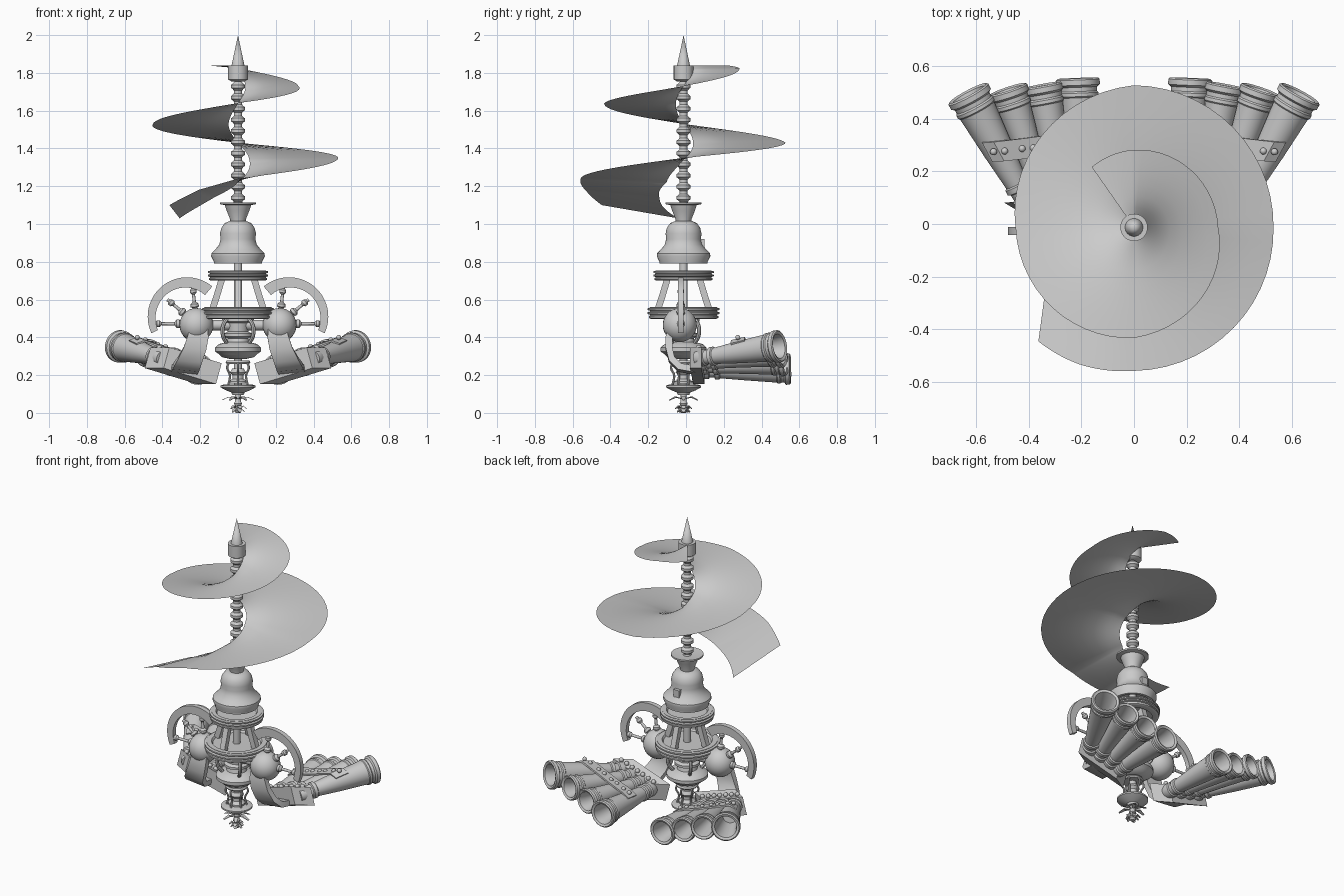
import bpy, bmesh
from math import sin, cos, pi, radians
from mathutils import Vector as V, Matrix

if "Cube" in bpy.data.objects:
    bpy.data.objects.remove(bpy.data.objects["Cube"])

AY = -0.013  # y of the central axis


def mesh_obj(name, verts, faces):
    me = bpy.data.meshes.new(name)
    me.from_pydata([tuple(v) for v in verts], [], faces)
    bm = bmesh.new()
    bm.from_mesh(me)
    bmesh.ops.remove_doubles(bm, verts=bm.verts, dist=1e-5)
    bmesh.ops.recalc_face_normals(bm, faces=bm.faces)
    bm.to_mesh(me)
    bm.free()
    ob = bpy.data.objects.new(name, me)
    bpy.context.collection.objects.link(ob)
    return ob


def lathe(name, prof, loc=(0, AY, 0), axis=(0, 0, 1), n=40):
    """Revolve (radius, height) points about an axis."""
    q = V((0, 0, 1)).rotation_difference(V(axis).normalized())
    verts = [V(loc) + q @ V((r * cos(2 * pi * i / n), r * sin(2 * pi * i / n), h))
             for r, h in prof for i in range(n)]
    faces = [(k * n + i, k * n + (i + 1) % n, (k + 1) * n + (i + 1) % n, (k + 1) * n + i)
             for k in range(len(prof) - 1) for i in range(n)]
    return mesh_obj(name, verts, faces)


def sheet(name, a, b, thick=0.0, cross=1):
    """Strip between two edge point lists, optionally thickened."""
    m = cross + 1
    verts = [V(p).lerp(V(q), j / cross) for p, q in zip(a, b) for j in range(m)]
    faces = [(i * m + j, i * m + j + 1, (i + 1) * m + j + 1, (i + 1) * m + j)
             for i in range(len(a) - 1) for j in range(cross)]
    ob = mesh_obj(name, verts, faces)
    if thick:
        s = ob.modifiers.new("thickness", 'SOLIDIFY')
        s.thickness, s.offset = thick, 0
    return ob


def tube(name, pts, r):
    cu = bpy.data.curves.new(name, 'CURVE')
    cu.dimensions, cu.bevel_depth, cu.bevel_resolution, cu.use_fill_caps = '3D', r, 2, True
    sp = cu.splines.new('BEZIER')
    sp.bezier_points.add(len(pts) - 1)
    for bp, p in zip(sp.bezier_points, pts):
        bp.co, bp.handle_left_type, bp.handle_right_type = p, 'AUTO', 'AUTO'
    ob = bpy.data.objects.new(name, cu)
    bpy.context.collection.objects.link(ob)


def ball(name, loc, r):
    lathe(name, [(r * sin(pi * k / 14), -r * cos(pi * k / 14)) for k in range(15)], loc, n=28)


def box(name, c, ux, uy, uz):
    c, ux, uy, uz = V(c), V(ux), V(uy), V(uz)
    vs = [c + ux * i + uy * j + uz * k for i in (-1, 1) for j in (-1, 1) for k in (-1, 1)]
    return mesh_obj(name, vs, [(0, 1, 3, 2), (4, 5, 7, 6), (0, 1, 5, 4), (2, 3, 7, 6), (0, 2, 6, 4), (1, 3, 7, 5)])


def polar(r, a, z):
    return V((r * cos(a), AY + r * sin(a), z))


# spiral sail: outer angle, radius, z, then inner angle, radius, z
keys = [(125, .28, 1.84, 125, .02, 1.84), (90, .295, 1.825, 90, .03, 1.82), (0, .32, 1.73, 0, .04, 1.73),
        (-90, .42, 1.64, -90, .04, 1.64), (-180, .45, 1.53, -180, .05, 1.53),
        (-270, .54, 1.43, -270, .05, 1.43), (-360, .53, 1.35, -360, .06, 1.34),
        (-450, .545, 1.24, -450, .09, 1.22), (-472, .56, 1.18, -495, .18, 1.14),
        (-490, .565, 1.10, -535, .31, 1.03)]
outer, inner = [], []
for k0, k1 in zip(keys, keys[1:]):
    steps = 14
    for i in range(steps + (k1 is keys[-1])):
        v = [p + (q - p) * i / steps for p, q in zip(k0, k1)]
        outer.append(polar(v[1], radians(v[0]), v[2]))
        inner.append(polar(v[4], radians(v[3]), v[5]))
sheet("spiral_sail", inner, outer, 0, 6)

# spire and beaded mast
lathe("spire", [(0, 2), (.034, 1.84), (.052, 1.84), (.052, 1.765), (.035, 1.755), (0, 1.755)])
mast = [(0, 1.77)]
for i in range(11):
    z = 1.75 - i * .059
    mast += [(.022, z), (.03, z - .009), (.037, z - .013), (.037, z - .03), (.03, z - .034), (.022, z - .043)]
lathe("mast", mast + [(.03, 1.09), (0, 1.09)])
lathe("mast_cup", [(0, 1.105), (.095, 1.115), (.095, 1.105), (.07, 1.1), (.06, 1.07), (.042, 1.025), (.04, 1.0), (0, 1)])
lathe("bell", [(0, 1.015), (.045, 1.015), (.07, 1.005), (.088, .98), (.095, .95), (.092, .92), (.1, .89), (.12, .865),
               (.14, .845), (.142, .83), (.128, .8), (.128, .79), (.11, .79), (.1, .83), (0, .85)])
box("bell_latch", (0, .085, .895), (.02, 0, 0), (0, .014, 0), (0, 0, .025))
lathe("core_shaft", [(0, .86), (.022, .86), (.022, .1), (0, .1)], n=20)


# ribbed hoops and slanted struts
def hoop(name, r, z0, z1, hole):
    h = z1 - z0
    prof = [(0, z1 - .012), (hole, z1 - .012), (hole + .008, z1), (r - .012, z1)]
    for k in range(3):
        a = z1 - h * k / 3
        prof += [(r - .012, a - h * .04), (r - (.006 if k == 2 else 0), a - h * .1),
                 (r - (.006 if k == 2 else 0), a - h * .24), (r - .012, a - h * .3)]
    lathe(name, prof + [(r - .02, z0), (hole, z0), (hole, z0 + .012), (0, z0 + .012)], n=56)


hoop("upper_hoop", .16, .7, .755, .115)
hoop("lower_hoop", .19, .497, .56, .14)
for k in range(4):
    a = k * pi / 2
    t = V((-sin(a), cos(a), 0)) * .017
    pts = [polar(.085, a, .71), polar(.1, a, .66), polar(.115, a, .61), polar(.135, a, .55)]
    sheet("frame_strut", [p - t for p in pts], [p + t for p in pts], .034)

# lower hub, cage, dish
lathe("lower_hub", [(0, .51), (.085, .51), (.085, .485), (.06, .475), (.055, .43), (.075, .42), (.075, .405), (.055, .395),
                    (.06, .375), (.1, .365), (.122, .345), (.122, .325), (.1, .31), (.085, .295), (.04, .285), (0, .285)])
lathe("cage_cap", [(0, .278), (.06, .278), (.065, .268), (.06, .26), (0, .26)])
lathe("cage_core", [(0, .235), (.03, .235), (.042, .215), (.03, .2), (.03, .18), (.05, .165), (.05, .155), (0, .155)])
lathe("dish", [(0, .15), (.075, .15), (.092, .145), (.092, .135), (.065, .12), (.035, .108), (.03, .095), (0, .095)])
for k in range(6):
    a = pi / 6 + k * pi / 3
    tube("cage_rod", [polar(.05, a, .275), polar(.066, a, .24), polar(.05, a, .2), polar(.058, a, .15)], .006)
for k in range(4):
    a = pi / 4 + k * pi / 2
    tube("hub_bracket", [polar(.08, a, .5), polar(.112, a, .46), polar(.112, a, .41), polar(.085, a, .37)], .011)

# tail stem with two whorls of petals
lathe("tail_stem", [(0, .1), (.016, .1), (.016, .06), (.022, .05), (.014, .035), (.02, .012), (.012, 0), (0, 0)], n=20)
for n, r0, zs in ((6, .085, (.075, .084, .068)), (5, .045, (.02, .037, .022)), (5, .035, (.03, .018, .004))):
    for k in range(n):
        a = 2 * pi * k / n
        t = V((-sin(a), cos(a), 0))
        ps = [polar(.012 + (r0 - .012) * f, a, z) for f, z in zip((0, .5, 1), zs)]
        w = (.005, .014, .006)
        sheet("tail_petal", [p - t * q for p, q in zip(ps, w)], [p + t * q for p, q in zip(ps, w)], .003)

# paired side assemblies
for s in (-1, 1):
    side = "left_" if s < 0 else "right_"

    def P(x, y, z):
        return V((s * x, y, z))

    ball(side + "joint_ball", P(.22, -.033, .465), .09)
    lathe(side + "joint_axle", [(0, 0), (.028, 0), (.028, .2), (0, .2)], P(.02, -.025, .465), (s, 0, 0), 20)

    # open wheel arc with turned spokes
    c, ri, ro = V((.27, -.027, .51)), [], []
    for i in range(33):
        f = i / 32
        a = radians(-25 + f * 155)
        d = V((cos(a), 0, sin(a)))
        for lst, r in ((ri, .17 - .022 * f), (ro, .208)):
            p = c + d * r
            lst.append(P(*p))
    sheet(side + "wheel_arc", ri, ro, .03)
    for dx, dz, L in ((1, 0, .23), (.77, .64, .2), (.1, 1, .2)):
        lathe(side + "wheel_spoke", [(0, 0), (.013, 0), (.013, .085), (.022, .09), (.022, .105), (.009, .115),
                                     (.008, L - .045), (.017, L - .035), (.017, L - .02), (.009, L - .012),
                                     (.009, L), (0, L)], P(.22, -.027, .472), (s * dx, 0, dz), 16)

    # curved support arm
    arm = [(.205, -.075, .46), (.212, -.09, .4), (.228, -.09, .34), (.255, -.075, .28), (.275, -.035, .24), (.285, .05, .225)]
    half = (.045, .055, .06, .065, .07, .07)
    sheet(side + "support_arm", [P(x - h, y, z - h * .1) for (x, y, z), h in zip(arm, half)],
          [P(x + h, y, z + h * .1) for (x, y, z), h in zip(arm, half)], .035)

    # breech block across the row of pipes
    row = P(.955, -.06, .29)
    box(side + "breech_block", P(.29, .06, .25), row * .145, P(.05, .03, 0), P(-.015, 0, .055))
    for k in range(7):
        f = (k - 3) * .042
        ball(side + "breech_bolt", P(.295, .075, .31) + row * f, .014)

    # fanned pipes: breech point, mouth point, mouth radius
    pipes = [((.405, .075, .29), (.625, .485, .352), .086), ((.335, .08, .268), (.475, .5, .315), .076),
             ((.265, .085, .247), (.345, .515, .27), .076), ((.195, .09, .225), (.213, .54, .232), .083)]
    tops_a, tops_b = [], []
    for b, m, R in pipes:
        B, M = P(*b), P(*m)
        d = M - B
        L = d.length
        d.normalize()
        lathe(side + "pipe", [(0, -.02), (.04, -.02), (.046, 0), (.046, .03), (.038, .035), (.04, .06), (.05, .065),
                              (.05, .085), (.043, .09), (R * .68, L * .5), (R * .82, L * .8), (R * .86, L - .06),
                              (R * .92, L - .055), (R * .92, L - .042), (R * .86, L - .036), (R * .87, L - .02),
                              (R, L - .012), (R, L + .008), (R * .92, L + .014), (R * .76, L + .008),
                              (R * .68, L - .03), (R * .5, L * .55), (0, L * .55)], B, d, 32)
        up = (V((0, 0, 1)) - d * d.z).normalized()
        tops_a.append(B + d * L * .42 + up * (R * .66 + .008))
        tops_b.append(B + d * L * .6 + up * (R * .74 + .008))
        for f in (-.022, .022):
            ball(side + "strap_rivet", B + d * L * .51 + up * (R * .7 + .012) + row * f, .013)
    # riveted strap over the pipes, ends turned past the outer pipes
    for lst in (tops_a, tops_b):
        e0, e1 = row * .045 + V((0, 0, -.03)), row * -.045 + V((0, 0, -.012))
        lst.insert(0, lst[0] + e0)
        lst.append(lst[-1] + e1)
    sheet(side + "pipe_strap", tops_a, tops_b, .01)

# curves to meshes, smooth shading with sharp edges kept
bpy.ops.object.select_all(action='SELECT')
bpy.context.view_layer.objects.active = bpy.context.collection.objects[0]
bpy.ops.object.convert(target='MESH')
bpy.ops.object.select_all(action='SELECT')
bpy.ops.object.shade_smooth_by_angle(angle=radians(35))
bpy.ops.object.select_all(action='DESELECT')
